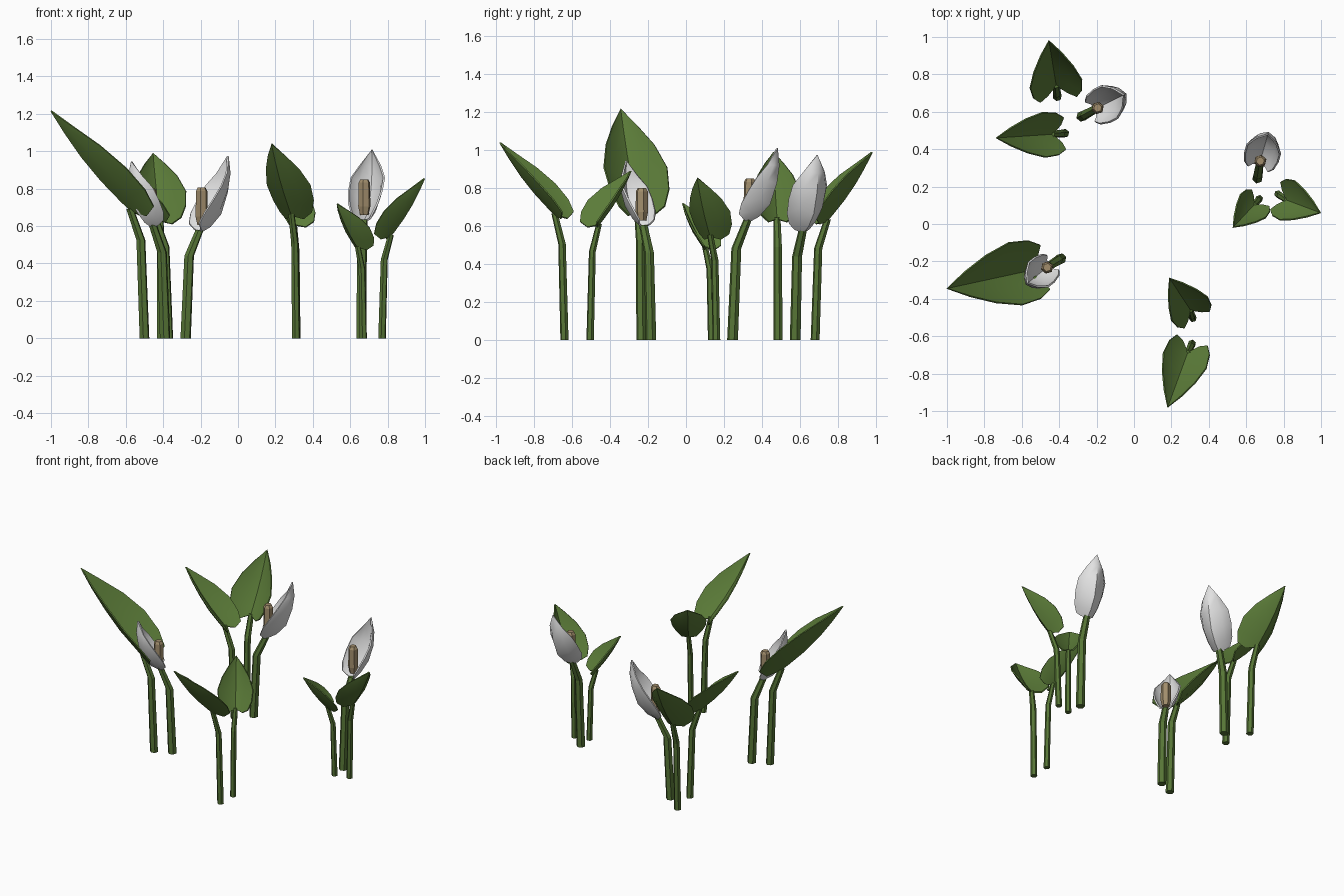
import bpy, bmesh, math
from mathutils import Vector as V

if "Cube" in bpy.data.objects:
    bpy.data.objects.remove(bpy.data.objects["Cube"])


def material(name, rgb):
    m = bpy.data.materials.new(name)
    m.diffuse_color = (*rgb, 1)
    m.use_nodes = True
    m.node_tree.nodes["Principled BSDF"].inputs["Base Color"].default_value = m.diffuse_color
    return m


LEAF = material("leaf_green", (0.105, 0.2, 0.04))
STEM = material("stem_green", (0.095, 0.18, 0.037))
WHITE = material("petal_white", (0.76, 0.76, 0.76))
TAN = material("spadix_tan", (0.36, 0.27, 0.15))


def finish(bm, name, mat, smooth):
    me = bpy.data.meshes.new(name)
    bmesh.ops.recalc_face_normals(bm, faces=bm.faces)
    for f in bm.faces:
        f.smooth = smooth
    bm.to_mesh(me)
    bm.free()
    me.materials.append(mat)
    ob = bpy.data.objects.new(name, me)
    bpy.context.collection.objects.link(ob)
    return ob


def tube(name, mat, sections):
    """Six-sided tube through (centre, radius) sections, capped."""
    bm = bmesh.new()
    rings = []
    for c, r in sections:
        rings.append([bm.verts.new(V(c) + V((r * math.cos(k * math.pi / 3 + .3),
                                            r * math.sin(k * math.pi / 3 + .3), 0)))
                      for k in range(6)])
    for a, b in zip(rings, rings[1:]):
        for k in range(6):
            bm.faces.new((a[k], a[(k + 1) % 6], b[(k + 1) % 6], b[k]))
    bm.faces.new(rings[0][::-1])
    bm.faces.new(rings[-1])
    finish(bm, name, mat, False)


def sheet(name, mat, rows, tip, thick):
    """Skin rows of points, close them to a pointed tip, give thickness."""
    bm = bmesh.new()
    grid = [[bm.verts.new(p) for p in row] for row in rows]
    end = bm.verts.new(tip)
    for a, b in zip(grid, grid[1:]):
        for k in range(len(a) - 1):
            bm.faces.new((a[k], a[k + 1], b[k + 1], b[k]))
    for k in range(len(grid[-1]) - 1):
        bm.faces.new((grid[-1][k], grid[-1][k + 1], end))
    ob = finish(bm, name, mat, True)
    mod = ob.modifiers.new("thickness", 'SOLIDIFY')
    mod.thickness = thick
    mod.offset = 0
    bpy.context.view_layer.objects.active = ob
    ob.select_set(True)
    bpy.ops.object.modifier_apply(modifier=mod.name)
    bpy.ops.object.shade_smooth_by_angle(angle=math.radians(50))
    ob.select_set(False)


def stem(name, foot, top, r):
    foot = V((*foot, 0))
    top = V(top)
    bend = foot.lerp(top, 0.25)
    bend.z = top.z * 0.76
    tube(name, STEM, [(foot, r), (bend, r * .92), (top, r * .78)])


# leaf rows: mid t, edge t, half width, edge lift
LEAF_ROWS = [(0.02, -0.04, 0.72, 0.52), (0.14, 0.11, 0.93, 0.66), (0.35, 0.33, 1.0, 0.7),
             (0.58, 0.58, 0.76, 0.56), (0.8, 0.8, 0.4, 0.28)]


def leaf(i, foot, base, tip, w, r):
    base, tip = V(base), V(tip)
    L = tip - base
    stem(f"leaf_stem_{i}", foot, base + L * 0.04, r)
    S = L.cross(V((0, 0, 1))).normalized()
    N = S.cross(L).normalized()
    rows = []
    for n, (tm, te, hw, lift) in enumerate(LEAF_ROWS):
        row = []
        for u in (-1, -.55, 0, .55, 1):
            a = abs(u)
            t = tm + (te - tm) * a
            if n == 0 and a == .55:      # shallow lobes at the base
                t = -0.07
            sag = -0.04 * L.length * math.sin(math.pi * max(t, 0))
            row.append(base + L * t + S * (u * hw * w)
                       + N * (sag + lift * w * a ** 1.5))
        rows.append(row)
    sheet(f"leaf_{i}", LEAF, rows, tip, 0.008)


# spathe rows: mid (r, z), edge (r, z), half width
SPATHE_ROWS = [((0, -.015), (-.035, .035), .062), ((.065, .02), (-.015, .09), .085),
               ((.13, .09), (.035, .17), .1), ((.17, .21), (.085, .245), .1),
               ((.185, .31), (.135, .315), .062)]


def flower(i, foot, top, direction, h):
    stem(f"flower_stem_{i}", foot, top, 0.029)
    top = V(top)
    R = V((*direction, 0)).normalized()
    S = V((-R.y, R.x, 0))
    k = h / 0.41
    rows = []
    for m, e, hw in SPATHE_ROWS:
        row = []
        for u in (-1, -.68, 0, .68, 1):
            f = abs(u) ** 2.4
            rr = m[0] + (e[0] - m[0]) * f
            zz = m[1] + (e[1] - m[1]) * f
            row.append(top + (R * rr + S * (u * hw) + V((0, 0, zz))) * k)
        rows.append(row)
    sheet(f"spathe_{i}", WHITE, rows, top + (R * .175 + V((0, 0, .41))) * k, 0.01)
    # central spike
    c = top + R * 0.012
    up = V((0, 0, 1))
    tube(f"spadix_{i}", TAN, [(c + up * .025, .024), (c + up * .07, .034),
                              (c + up * (.215 * k), .032), (c + up * (.235 * k), .022)])


# foot, base, tip, half width, stem radius
LEAVES = [
    ((-.41, .68), (-.415, .735, .62), (-.455, .98, .99), .14, .024),
    ((-.37, .485), (-.43, .48, .63), (-.737, .46, .99), .12, .024),
    ((-.50, -.235), (-.56, -.25, .67), (-1.0, -.345, 1.217), .17, .027),
    ((.315, -.505), (.305, -.465, .60), (.19, -.29, .89), .115, .02),
    ((.31, -.64), (.29, -.68, .65), (.18, -.98, 1.04), .122, .022),
    ((.67, .135), (.645, .105, .48), (.53, -.018, .72), .092, .02),
    ((.77, .16), (.81, .13, .54), (.997, .06, .855), .112, .021),
]
for i, a in enumerate(LEAVES, 1):
    leaf(i, *a)

# foot, base, facing, height
FLOWERS = [
    ((-.28, .575), (-.205, .615, .58), (.16, .08), .395),
    ((.66, .245), (.672, .325, .635), (.04, .14), .375),
    ((-.39, -.185), (-.455, -.225, .605), (-.125, -.10), .34),
]
for i, a in enumerate(FLOWERS, 1):
    flower(i, *a)
